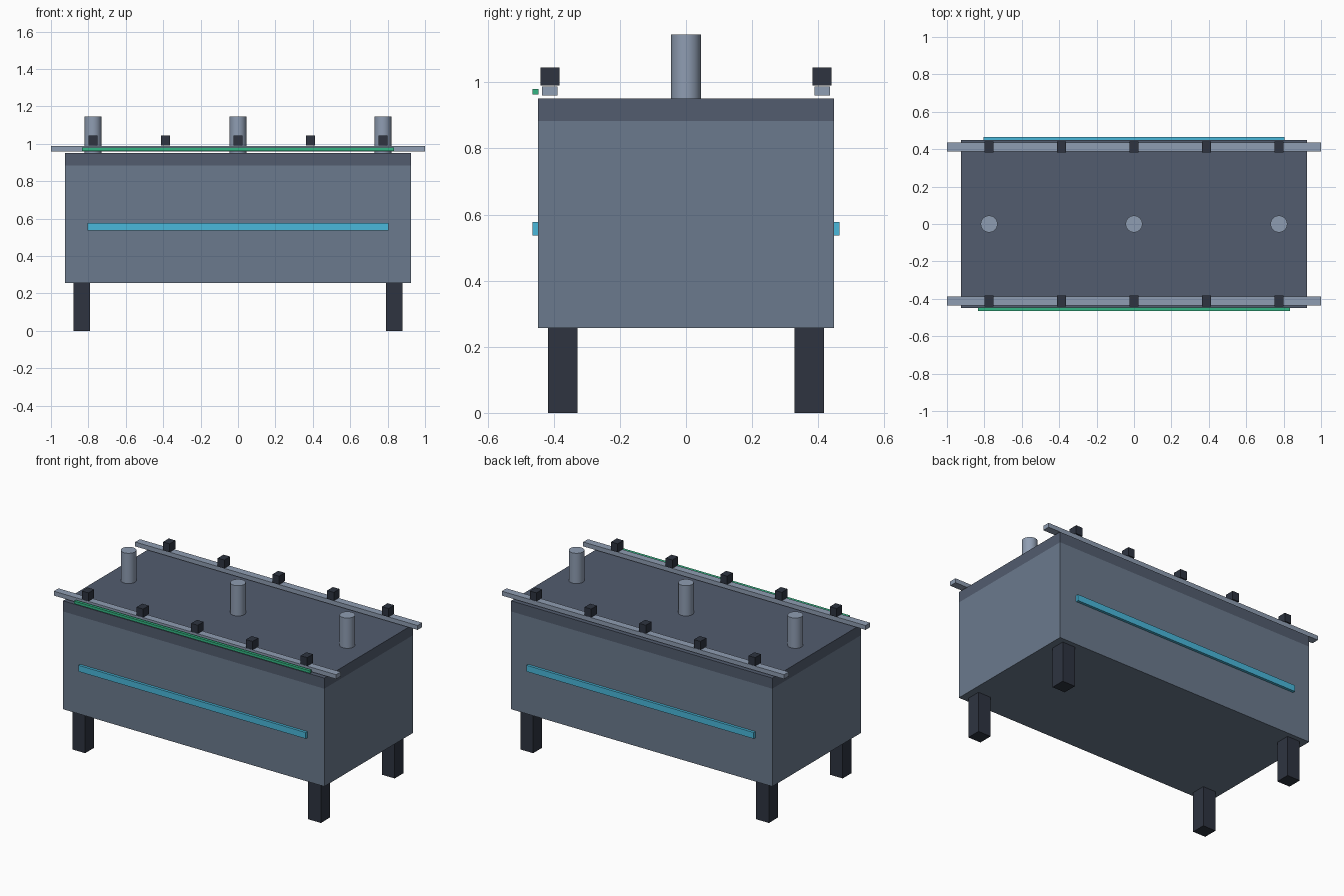
import bpy
import bmesh
from mathutils import Matrix

if "Cube" in bpy.data.objects:
    bpy.data.objects.remove(bpy.data.objects["Cube"])


def material(name, hex_code):
    # sRGB hex to linear colour
    rgb = [int(hex_code[i:i + 2], 16) / 255 for i in (0, 2, 4)]
    lin = [c / 12.92 if c <= 0.04045 else ((c + 0.055) / 1.055) ** 2.4 for c in rgb]
    mat = bpy.data.materials.new(name)
    mat.diffuse_color = (*lin, 1)
    mat.use_nodes = True
    mat.node_tree.nodes["Principled BSDF"].inputs["Base Color"].default_value = mat.diffuse_color
    return mat


BODY = material("body_slate", "6B7A8D")
LID = material("lid_slate", "525C6E")
DARK = material("dark_metal", "2E3440")
STEEL = material("light_steel", "8F9DB2")
CYAN = material("cyan_strip", "4AB8DB")
GREEN = material("green_strip", "34B583")


def finish(name, bm, mat):
    mesh = bpy.data.meshes.new(name)
    bm.to_mesh(mesh)
    bm.free()
    mesh.materials.append(mat)
    obj = bpy.data.objects.new(name, mesh)
    bpy.context.collection.objects.link(obj)
    return obj


def box(name, center, size, mat):
    bm = bmesh.new()
    bmesh.ops.create_cube(bm, size=1, matrix=Matrix.Translation(center) @ Matrix.Diagonal((*size, 1)))
    return finish(name, bm, mat)


def post(name, x, z0, z1, radius, mat):
    bm = bmesh.new()
    bmesh.ops.create_cone(bm, cap_ends=True, segments=32, radius1=radius, radius2=radius,
                          depth=z1 - z0, matrix=Matrix.Translation((x, 0, (z0 + z1) / 2)))
    for f in bm.faces:
        f.smooth = len(f.verts) == 4
    for e in bm.edges:
        e.smooth = all(len(f.verts) == 4 for f in e.link_faces)
    return finish(name, bm, mat)


# Cabinet and lid
box("cabinet_body", (0, 0, 0.57), (1.85, 0.896, 0.626), BODY)
box("cabinet_lid", (0, 0, 0.917), (1.85, 0.896, 0.068), LID)

# Vertical posts on the lid
for i, x in enumerate((-0.775, 0, 0.775)):
    post(f"top_post_{i + 1}", x, 0.951, 1.145, 0.045, STEEL)

for side, s in (("front", -1), ("back", 1)):
    # Legs
    for end, e in (("left", -1), ("right", 1)):
        box(f"{side}_{end}_leg", (e * 0.835, s * 0.373, 0.1285), (0.09, 0.09, 0.257), DARK)
    # Rail with its row of blocks
    box(f"{side}_rail", (0, s * 0.412, 0.974), (2.0, 0.047, 0.028), STEEL)
    for i in range(5):
        box(f"{side}_rail_block_{i + 1}", ((i - 2) * 0.3875, s * 0.411, 1.018),
            (0.047, 0.058, 0.054), DARK)
    # Side strip
    box(f"{side}_side_strip", (0, s * 0.456, 0.557), (1.61, 0.018, 0.04), CYAN)

# Indicator strip beside the front rail
box("front_indicator_strip", (0, -0.456, 0.9715), (1.67, 0.018, 0.017), GREEN)
